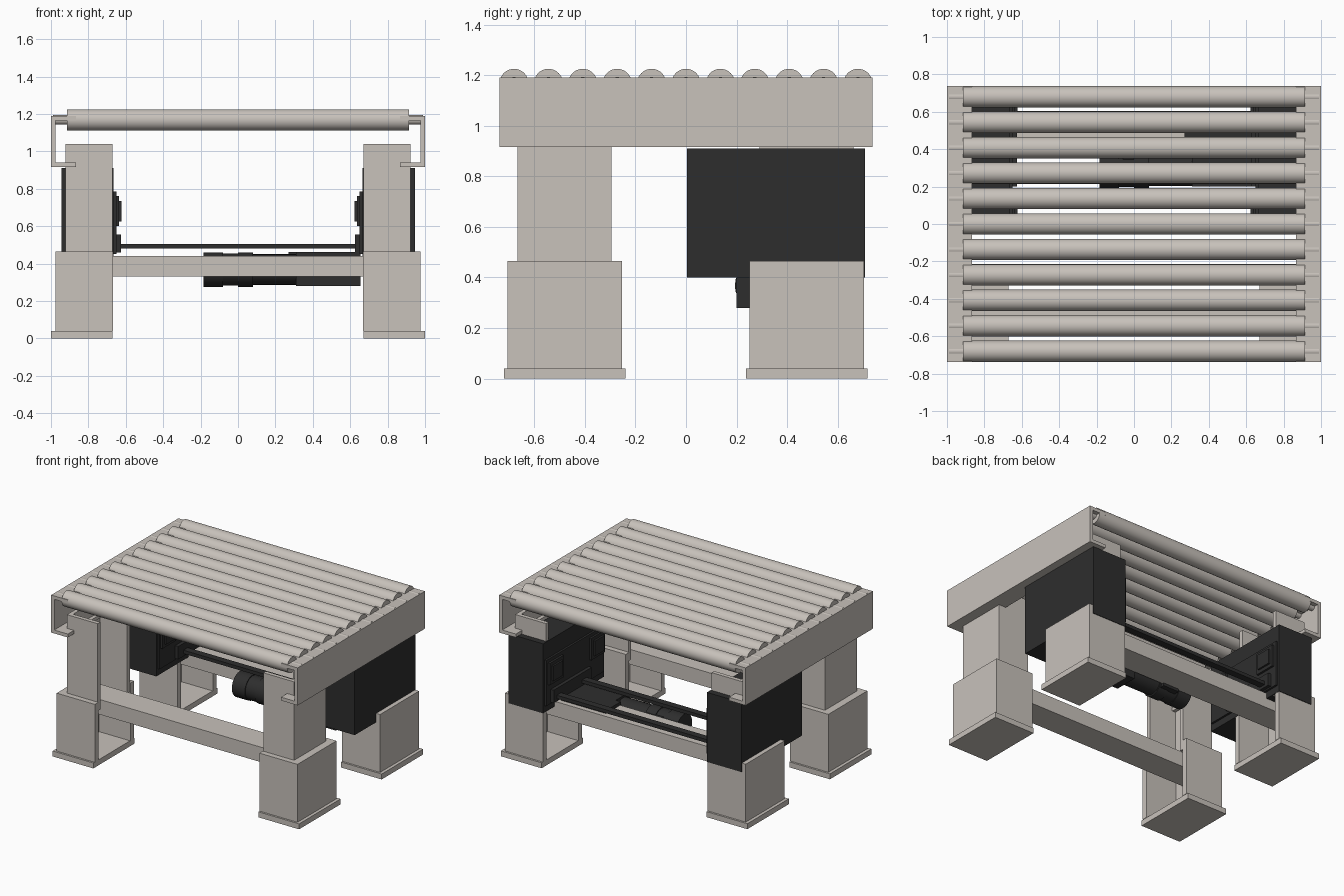
import bpy, bmesh, math
from mathutils import Vector, Matrix

cube = bpy.data.objects.get("Cube")
if cube:
    bpy.data.objects.remove(cube, do_unlink=True)


def material(name, rgb):
    m = bpy.data.materials.new(name)
    m.use_nodes = True
    col = (*rgb, 1)
    m.diffuse_color = col
    m.node_tree.nodes["Principled BSDF"].inputs["Base Color"].default_value = col
    return m


STEEL = material("warm_grey_steel", (0.578, 0.539, 0.497))
DARK = material("dark_cover", (0.027, 0.027, 0.027))


def finish(name, bm, mat, smooth=False):
    bmesh.ops.recalc_face_normals(bm, faces=bm.faces)
    me = bpy.data.meshes.new(name)
    bm.to_mesh(me)
    bm.free()
    ob = bpy.data.objects.new(name, me)
    bpy.context.collection.objects.link(ob)
    me.materials.append(mat)
    if smooth:
        bpy.ops.object.select_all(action='DESELECT')
        ob.select_set(True)
        bpy.context.view_layer.objects.active = ob
        bpy.ops.object.shade_smooth_by_angle(angle=math.radians(40))
    return ob


def box(name, xs, ys, zs, mat):
    bm = bmesh.new()
    bmesh.ops.create_cube(bm, size=1)
    for v in bm.verts:
        v.co = [(r[0] + r[1]) / 2 + c * (r[1] - r[0]) for c, r in zip(v.co, (xs, ys, zs))]
    return finish(name, bm, mat)


def x_cylinder(name, xs, y, z, radius, mat, sides=32):
    bm = bmesh.new()
    bmesh.ops.create_cone(bm, cap_ends=True, segments=sides, radius1=radius, radius2=radius,
                          depth=xs[1] - xs[0])
    place = Matrix.Translation(((xs[0] + xs[1]) / 2, y, z)) @ Matrix.Rotation(math.pi / 2, 4, 'Y')
    bmesh.ops.transform(bm, matrix=place, verts=bm.verts)
    return finish(name, bm, mat, True)


def channel(name, side, xs, other, web, flange, span, axis, mat):
    """C-section open toward the centre, extruded along y or z."""
    i, o = xs
    a, b = other
    outline = [(i, a), (o, a), (o, b), (i, b), (i, b - flange), (o - web, b - flange),
               (o - web, a + flange), (i, a + flange)]
    bm = bmesh.new()
    if axis == 'y':
        pts = [(side * x, span[0], t) for x, t in outline]
        move = Vector((0, span[1] - span[0], 0))
    else:
        pts = [(side * x, t, span[0]) for x, t in outline]
        move = Vector((0, 0, span[1] - span[0]))
    face = bm.faces.new([bm.verts.new(p) for p in pts])
    ext = bmesh.ops.extrude_face_region(bm, geom=[face])
    top = [g for g in ext["geom"] if isinstance(g, bmesh.types.BMVert)]
    bmesh.ops.translate(bm, vec=move, verts=top)
    return finish(name, bm, mat)


def mirrored(side, a, b):
    return tuple(sorted((side * a, side * b)))


# Rollers with their axles
for i in range(11):
    y = -0.68 + 0.136 * i
    x_cylinder(f"roller_{i}", (-0.915, 0.915), y, 1.168, 0.057, STEEL, 40)
    x_cylinder(f"roller_axle_{i}", (-0.99, 0.99), y, 1.168, 0.025, STEEL, 16)

for side, label in ((1, "left"), (-1, "right")):
    # Side rails
    channel(f"{label}_rail", side, (0.865, 1.0), (0.915, 1.19), 0.025, 0.025,
            (-0.737, 0.737), 'y', STEEL)

    # Legs: foot plate, outer sleeve, inner post
    for c, end in ((-0.48, "front"), (0.477, "back")):
        leg = f"{end}_{label}"
        box(f"{leg}_foot", mirrored(side, 0.67, 1.0), (c - 0.24, c + 0.24), (0, 0.04), STEEL)
        channel(f"{leg}_sleeve", side, (0.667, 0.977), (c - 0.226, c + 0.226), 0.055, 0.04,
                (0.04, 0.465), 'z', STEEL)
        channel(f"{leg}_post", side, (0.672, 0.922), (c - 0.186, c + 0.186), 0.03, 0.03,
                (0.4, 1.04), 'z', STEEL)

    # Drive covers around the back posts
    box(f"{label}_drive_cover", mirrored(side, 0.665, 0.945), (0.003, 0.707), (0.4, 0.91), DARK)
    box(f"{label}_cover_plate", mirrored(side, 0.65, 0.67), (0.02, 0.69), (0.45, 0.785), DARK)
    for y, end in ((0.11, "front"), (0.59, "back")):
        for k, half in enumerate((0.08, 0.055)):
            box(f"{label}_{end}_bearing_{k}", mirrored(side, 0.635 - 0.013 * k, 0.655),
                (y - half, y + half), (0.68 - half, 0.68 + half), DARK)
    box(f"{label}_shaft_mount", mirrored(side, 0.625, 0.655), (0.2, 0.64), (0.46, 0.555), DARK)

# Cross beams between the legs
for c, end in ((-0.48, "front"), (0.477, "back")):
    box(f"{end}_beam", (-0.925, 0.925), (c - 0.1, c + 0.1), (0.33, 0.44), STEEL)

# Drive shafts
for y, end in ((0.285, "inner"), (0.58, "outer")):
    box(f"{end}_drive_shaft", (-0.64, 0.64), (y - 0.025, y + 0.025), (0.48, 0.505), DARK)

# Motor and gearbox
x_cylinder("motor_fan_cover", (-0.185, -0.08), 0.285, 0.368, 0.092, DARK, 24)
x_cylinder("motor_body", (-0.08, 0.0), 0.285, 0.368, 0.086, DARK, 24)
x_cylinder("motor_flange", (0.0, 0.08), 0.285, 0.368, 0.092, DARK, 24)
x_cylinder("motor_neck", (0.08, 0.31), 0.285, 0.368, 0.082, DARK, 24)
box("motor_terminal_box", (-0.06, 0.07), (0.33, 0.39), (0.31, 0.43), DARK)
box("gearbox", (0.31, 0.655), (0.2, 0.375), (0.28, 0.463), DARK)
box("gearbox_cover", (0.27, 0.64), (0.37, 0.54), (0.44, 0.463), DARK)
